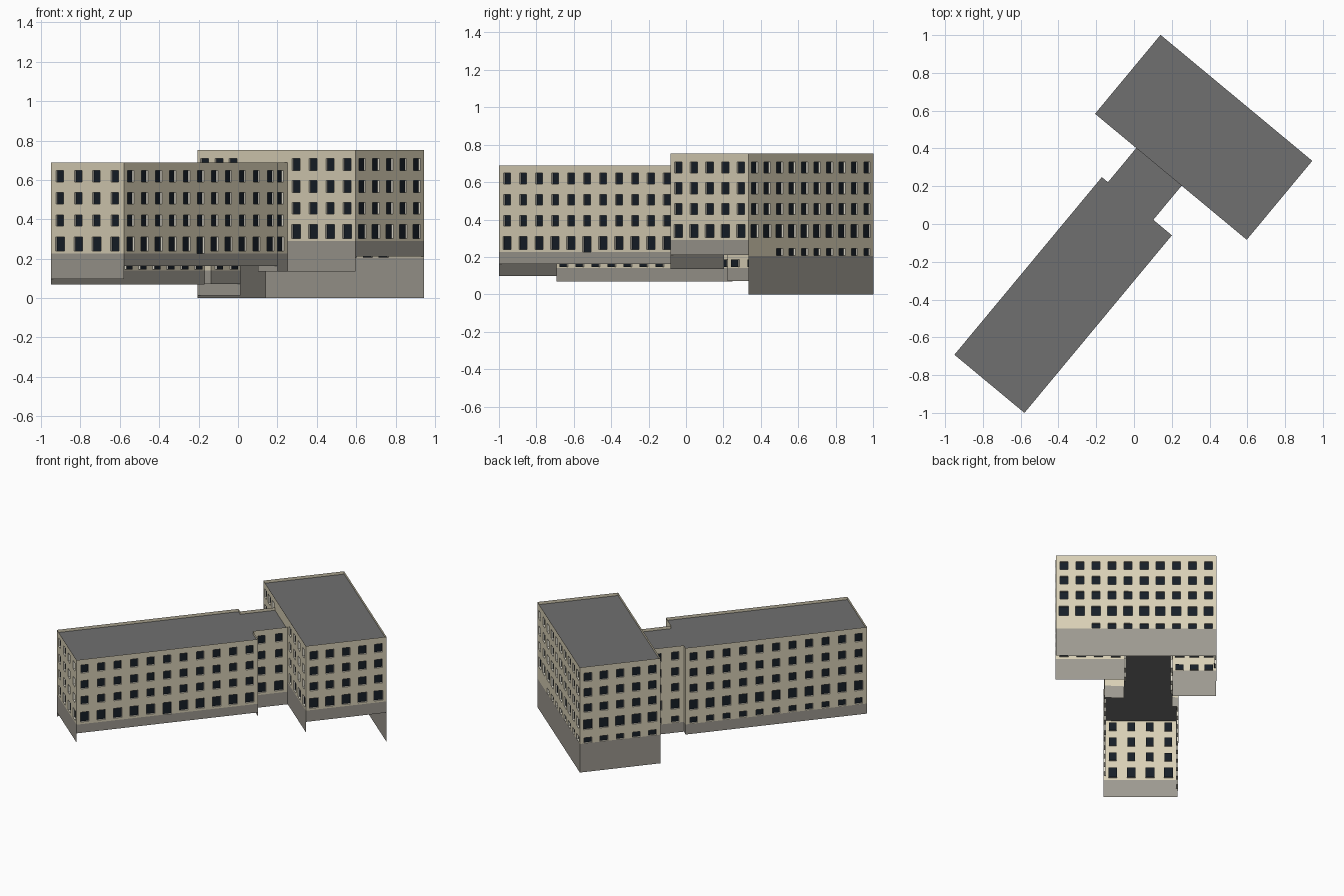
import bpy, bmesh, math
from mathutils import Vector

if "Cube" in bpy.data.objects:
    bpy.data.objects.remove(bpy.data.objects["Cube"])

ANG = math.radians(50.3)
U = Vector((math.cos(ANG), math.sin(ANG), 0))
N = Vector((-math.sin(ANG), math.cos(ANG), 0))
ORIGIN = Vector((-0.58, -1.0, 0))
RECESS = 0.012


def material(name, rgb):
    m = bpy.data.materials.new(name)
    m.diffuse_color = (*rgb, 1)
    m.use_nodes = True
    m.node_tree.nodes["Principled BSDF"].inputs["Base Color"].default_value = m.diffuse_color
    return m


MATS = {
    "walls": material("plaster", (0.69, 0.63, 0.47)),
    "base": material("plinth", (0.34, 0.32, 0.28)),
    "roof": material("roofing", (0.16, 0.16, 0.16)),
    "windows": material("glass", (0.008, 0.013, 0.02)),
    "reveals": material("reveal", (0.75, 0.72, 0.62)),
}


def pt(s, t, z=0.0):
    """Position from distance along the wing (s) and across it (t)."""
    return ORIGIN + U * s + N * t + Vector((0, 0, z))


class Building:
    def __init__(self, name):
        self.name = name
        self.parts = {k: bmesh.new() for k in MATS}

    def face(self, part, points):
        bm = self.parts[part]
        bm.faces.new([bm.verts.new(p) for p in points])

    def facade(self, p, q, ground, sill, top, rows=(), cols=0, skip=(), door=None):
        """Wall with a plinth below and a grid of recessed windows."""
        a, b = pt(*p), pt(*q)
        length = (b - a).length
        d = (b - a) / length
        inward = Vector((-d.y, d.x, 0)) * RECESS

        def at(x, z):
            return a + d * x + Vector((0, 0, z))

        def quad(part, x0, x1, z0, z1, off=Vector()):
            if x1 - x0 > 1e-5 and z1 - z0 > 1e-5:
                self.face(part, [at(x, z) + off for x, z in
                                 ((x0, z0), (x1, z0), (x1, z1), (x0, z1))])

        quad("base", 0, length, ground, sill)
        if not cols:
            quad("walls", 0, length, sill, top)
        for c in range(cols):
            l, r = length * c / cols, length * (c + 1) / cols
            z = sill
            for i, (z0, z1, w) in enumerate(rows):
                if (i, c) in skip:
                    continue
                if (i, c) == door:
                    z0 = sill
                x0, x1 = (l + r - w) / 2, (l + r + w) / 2
                quad("walls", l, r, z, z0)
                quad("walls", l, x0, z0, z1)
                quad("walls", x1, r, z0, z1)
                quad("windows", x0, x1, z0, z1, inward)
                ring = [at(x0, z0), at(x1, z0), at(x1, z1), at(x0, z1)]
                for k in range(4):
                    m, n = ring[k], ring[(k + 1) % 4]
                    self.face("reveals", [m, n, n + inward, m + inward])
                z = z1
            quad("walls", l, r, z, top)

    def roof(self, outline, z):
        self.face("roof", [pt(s, t, z) for s, t in outline])

    def finish(self):
        for part, bm in self.parts.items():
            bmesh.ops.remove_doubles(bm, verts=bm.verts, dist=1e-5)
            me = bpy.data.meshes.new(f"{self.name}_{part}")
            bm.to_mesh(me)
            bm.free()
            me.materials.append(MATS[part])
            bpy.context.collection.objects.link(bpy.data.objects.new(me.name, me))


# Shared positions
S1, S2, S3 = 1.222, 1.457, 2.0        # wing end, link end, tower back
W = 0.482                             # wing width
L0, L1 = 0.128, 0.44                  # link sides
T0, T1 = -0.32, 0.724                 # tower sides
WT, TT = 0.688, 0.753                 # wall tops
DROP = 0.02                           # parapet height

wing_rows = [(0.24, 0.31, 0.058), (0.365, 0.422, 0.05),
             (0.477, 0.535, 0.05), (0.59, 0.648, 0.05)]
tower_rows = [(0.303, 0.373, 0.06), (0.427, 0.485, 0.053),
              (0.537, 0.597, 0.053), (0.648, 0.708, 0.053)]
wing_low = [(0.145, 0.187, 0.05)] + wing_rows
tower_low = [(0.207, 0.245, 0.053)] + tower_rows

# Long wing with its narrower link
wing = Building("wing")
wing.facade((0, 0), (S1, 0), 0.163, 0.225, WT, wing_rows, 11, door=(0, 5))
wing.facade((S1, 0), (S1, L0), 0.135, 0.225, WT)
wing.facade((S1, L0), (S2, L0), 0.135, 0.225, WT, wing_rows, 2)
wing.facade((S2, L1), (S1, L1), 0.07, 0.14, WT, wing_low, 2)
wing.facade((S1, L1), (S1, W), 0.07, 0.14, WT)
wing.facade((S1, W), (0, W), 0.068, 0.14, WT, wing_low, 11)
wing.facade((0, W), (0, 0), 0.097, 0.225, WT, wing_rows, 4)
wing.roof([(0, 0), (S1, 0), (S1, L0), (S2, L0), (S2, L1), (S1, L1), (S1, W), (0, W)],
          WT - DROP)
wing.finish()

# Taller cross block
tower = Building("tower")
tower.facade((S2, T0), (S3, T0), 0.21, 0.29, TT, tower_rows, 5)
tower.facade((S3, T0), (S3, T1), 0.0, 0.205, TT, tower_low, 10, skip=((0, 0), (0, 1)))
tower.facade((S3, T1), (S2, T1), 0.0, 0.205, TT, tower_low, 5)
tower.facade((S2, T1), (S2, L1), 0.013, 0.205, TT, tower_low, 3)
tower.facade((S2, L1), (S2, L0), WT - DROP, WT - DROP, TT)
tower.facade((S2, L0), (S2, T0), 0.135, 0.29, TT, tower_rows, 4)
tower.roof([(S2, T0), (S3, T0), (S3, T1), (S2, T1)], TT - DROP)
tower.finish()
